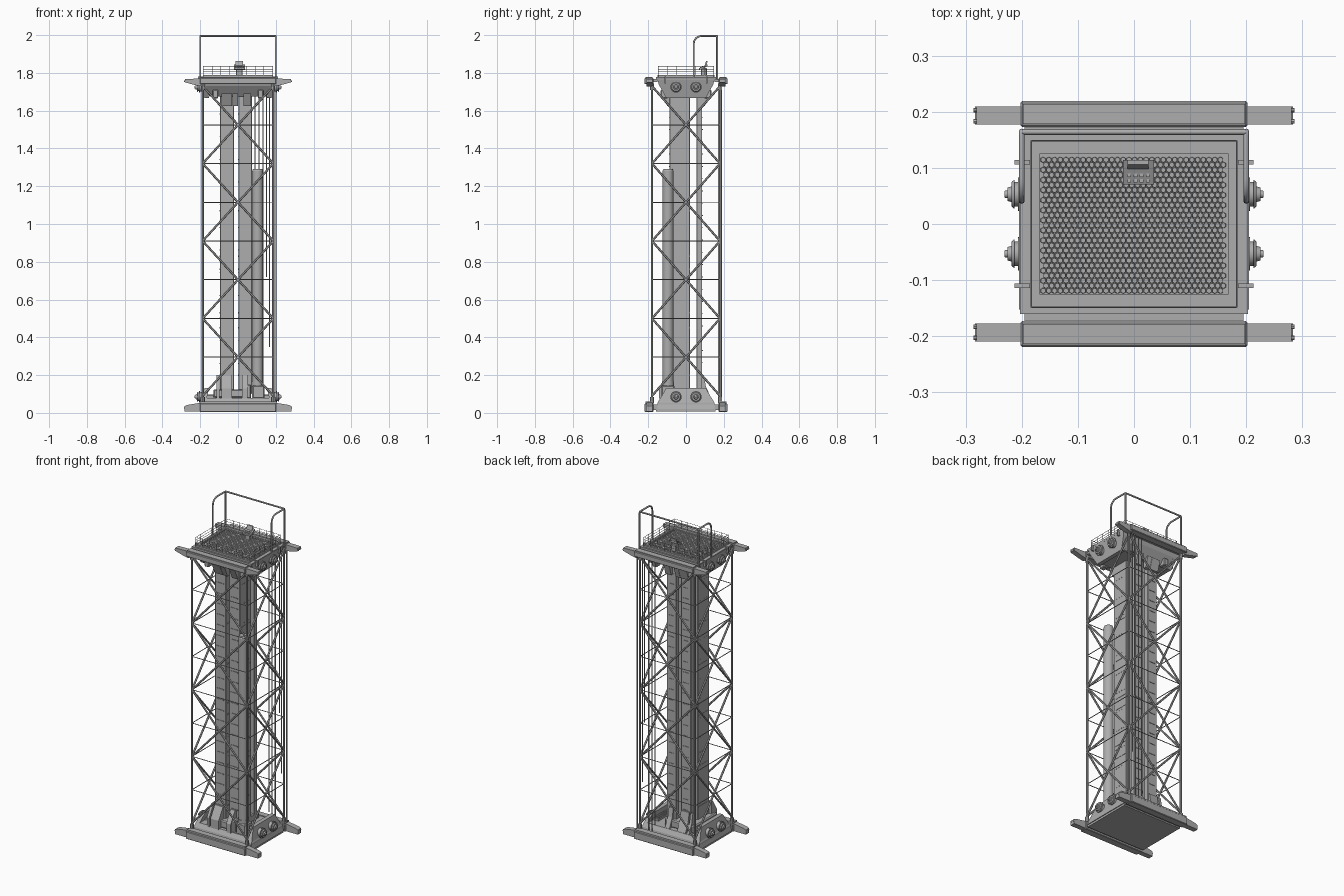
import bpy, bmesh, math
from mathutils import Vector, Matrix

if "Cube" in bpy.data.objects:
    bpy.data.objects.remove(bpy.data.objects["Cube"])

# Dark grey paint shared by every part
PAINT = bpy.data.materials.new("dark_grey")
PAINT.diffuse_color = (.42, .42, .42, 1)
PAINT.use_nodes = True
PAINT.node_tree.nodes["Principled BSDF"].inputs["Base Color"].default_value = PAINT.diffuse_color


class Part:
    """Collects simple solids into one named object."""
    def __init__(self, name):
        self.name, self.bm = name, bmesh.new()

    def box(self, x0, x1, y0, y1, z0, z1, bev=0):
        m = Matrix.Translation(((x0+x1)/2, (y0+y1)/2, (z0+z1)/2)) @ Matrix.Diagonal((x1-x0, y1-y0, z1-z0, 1))
        vs = bmesh.ops.create_cube(self.bm, size=1, matrix=m)['verts']
        if bev:
            es = list({e for v in vs for e in v.link_edges})
            bmesh.ops.bevel(self.bm, geom=es, offset=bev, segments=1, affect='EDGES')

    def rod(self, a, b, r, n=6, r2=None):
        a, b = Vector(a), Vector(b)
        m = Matrix.Translation((a+b)/2) @ (b-a).to_track_quat('Z', 'Y').to_matrix().to_4x4()
        bmesh.ops.create_cone(self.bm, cap_ends=True, segments=n, radius1=r,
                              radius2=r if r2 is None else r2, depth=(b-a).length, matrix=m)

    def loft(self, rings):
        rings = [[self.bm.verts.new(p) for p in r] for r in rings]
        n = len(rings[0])
        for a, b in zip(rings, rings[1:]):
            for i in range(n):
                self.bm.faces.new((a[i], a[(i+1) % n], b[(i+1) % n], b[i]))
        self.bm.faces.new(rings[0])
        self.bm.faces.new(rings[-1])

    def prism_x(self, yz, x0, x1):
        self.loft([[(x, y, z) for y, z in yz] for x in (x0, x1)])

    def prism_y(self, xz, y0, y1):
        self.loft([[(x, y, z) for x, z in xz] for y in (y0, y1)])

    def frustum(self, levels):
        self.loft([[(-hx, -hy, z), (hx, -hy, z), (hx, hy, z), (-hx, hy, z)] for hx, hy, z in levels])

    def frame(self, ox, oy, ix, iy, z0, z1):
        for s in (-1, 1):
            self.box(-ox, ox, *sorted((s*iy, s*oy)), z0, z1)
            self.box(*sorted((s*ix, s*ox)), -iy, iy, z0, z1)

    def done(self, smooth=False):
        bmesh.ops.recalc_face_normals(self.bm, faces=self.bm.faces[:])
        me = bpy.data.meshes.new(self.name)
        self.bm.to_mesh(me)
        me.materials.append(PAINT)
        ob = bpy.data.objects.new(self.name, me)
        bpy.context.collection.objects.link(ob)
        if smooth:
            bpy.context.view_layer.objects.active = ob
            ob.select_set(True)
            bpy.ops.object.shade_smooth_by_angle(angle=math.radians(40))
            ob.select_set(False)


# Base tray with raised leaning end plates
p = Part("base_tray")
p.box(-.2, .2, -.16, .155, .008, .03)
p.frustum([(.2, .155, .03), (.198, .15, .055), (.185, .135, .08)])
end = [(-.152, .02), (.152, .02), (.145, .06), (.105, .132), (-.105, .132), (-.145, .06)]
for s in (-1, 1):
    p.loft([[(s*(x - .25*(z-.02)), y, z) for y, z in end] for x in (.18, .205)])
p.box(-.13, .07, -.12, .11, .08, .125, .006)
for x in (-.15, .15):
    p.box(x-.022, x+.022, -.085, .085, .078, .092)
    for y in range(-4, 5):
        p.box(x-.02, x+.02, y*.018-.003, y*.018+.003, .092, .098)
p.done()

# Top platform hull and deck frames
p = Part("platform_hull")
p.frustum([(.15, .1, 1.675), (.185, .14, 1.73), (.198, .152, 1.765), (.198, .155, 1.775)])
for s in (-1, 1):
    p.loft([[(s*(x - .25*(1.775-z)), y, z) for y, z in
             [(-.152, 1.775), (.152, 1.775), (.145, 1.74), (.105, 1.668), (-.105, 1.668), (-.145, 1.74)]]
            for x in (.18, .205)])
    for y in (-.11, .11):
        p.box(*sorted((s*.185, s*.213)), y-.004, y+.004, 1.745, 1.782)
p.done()

p = Part("deck_frame")
p.frame(.203, .16, .183, .15, 1.765, 1.778)
p.frame(.183, .15, .168, .125, 1.77, 1.788)
p.frame(.176, .14, .171, .13, 1.788, 1.79)
p.done()

# Honeycomb of hexagonal studs on a solid floor
p = Part("deck_grating")
p.box(-.168, .168, -.125, .125, 1.772, 1.78)
CELL = .0102
for j in range(28):
    y = -.119 + j*CELL*.88
    for i in range(32):
        x = -.162 + i*CELL + (j % 2)*CELL/2
        if x < .164 and y < .122:
            p.rod((x, y, 1.779), (x, y, 1.785), CELL*.54, 6, CELL*.47)
p.done()

# Long rails, bottom and top, with tapered extending arms
for label, prof, arm, z0, z1 in (
        ("base", (.004, .05), [(.19, .008), (.283, .008), (.283, .036), (.27, .042), (.19, .055)], .05, .06),
        ("platform", (1.74, 1.772), [(.19, 1.728), (.225, 1.735), (.281, 1.75), (.281, 1.768), (.19, 1.77)],
         1.772, 1.777)):
    p = Part(label + "_rails")
    for t in (-1, 1):
        ys = sorted((t*.173, t*.219))
        p.box(-.202, .202, *ys, *prof, .003)
        p.box(-.198, .198, ys[0]+.005, ys[1]-.005, z0, z1)
        p.box(-.195, .195, *sorted((t*.15, t*.175)), prof[0]+.012, prof[1]-.005)
        for s in (-1, 1):
            p.prism_y([(s*x, z) for x, z in arm], *sorted((t*.177, t*.209)))
            for d in (-.01, .01):
                p.rod((s*.275, t*.193+d, arm[1][1]+.02), (s*.286, t*.193+d, arm[1][1]+.02), .004, 8)
    p.done()

# Side couplings: stepped round sockets at both ends
p = Part("side_couplings")
for z in (.085, 1.725):
    for s in (-1, 1):
        for y in (-.053, .053):
            for x0, x1, r, r2 in ((.17, .203, .026, .024), (.201, .207, .03, .03), (.207, .213, .022, .022),
                                  (.213, .218, .026, .022), (.218, .225, .014, .012), (.225, .231, .007, .006)):
                p.rod((s*x0, y, z), (s*x1, y, z), r, 20, r2)
p.done(True)

# Central masts: paired box columns in front, slim pair behind
p = Part("mast_columns")
q = Part("mast_collars_and_rungs")
for x0, x1 in ((-.096, -.022), (.002, .074)):
    p.box(x0, x1, -.088, .022, .1, 1.69, .003)
    p.box(x0+.004, x1-.004, .056, .086, .1, 1.69, .002)
    for z in (.2, .45, .53, .76, .83, 1.07, 1.32):
        q.box(x0-.002, x1+.002, -.07, .02, z-.004, z+.004)
    for i in range(23):
        z = .2 + i*.065
        q.box(x0+.012, x1-.012, -.091, -.086, z-.002, z+.002)
        q.box(x0+.018, x1-.018, .085, .089, z-.002, z+.002)
    for y in range(4):
        for i in range(12):
            q.box(x0-.001, x1+.001, y*.022-.068, y*.022-.06, .26+i*.12, .264+i*.12)
p.done()
q.done()

# Gussets and clamps at mast feet and heads
p = Part("mast_gussets")
for x, w in ((-.06, .028), (.035, .015), (-.105, .008)):
    p.prism_x([(-.142, .075), (-.085, .075), (-.085, .2), (-.1, .2), (-.142, .13)], x-w, x+w)
    p.prism_x([(.08, .075), (.135, .075), (.105, .14), (.095, .195), (.08, .195)], x-w, x+w)
for x, w in ((-.06, .028), (-.015, .015), (.05, .02)):
    p.prism_x([(-.13, 1.69), (-.085, 1.69), (-.085, 1.625), (-.1, 1.625)], x-w, x+w)
    p.prism_x([(.12, 1.69), (.08, 1.69), (.08, 1.625), (.1, 1.625)], x-w, x+w)
for s in (-1, 1):
    for t in (-1, 1):
        p.box(s*.12-.015, s*.12+.015, t*.115-.02, t*.115+.02, 1.665, 1.71, .004)
p.box(.075, .14, -.13, -.06, .075, .145, .006)
p.box(.02, .07, -.13, -.085, .075, .15, .006)
p.done()

# Round tank beside the mast
p = Part("side_cylinder")
p.rod((.104, -.095, .13), (.104, -.095, 1.28), .029, 24)
p.rod((.104, -.095, 1.28), (.104, -.095, 1.292), .029, 24, .024)
p.rod((.104, -.095, .14), (.104, -.095, .165), .032, 24)
p.done(True)

# Corner poles and lattice bracing
p = Part("corner_poles")
q = Part("lattice_bracing")
X, Y, STEP = .187, .18, .41
for s in (-1, 1):
    for t in (-1, 1):
        p.rod((s*X, t*Y, .04), (s*X, t*Y, 1.75), .0065, 8)
        p.rod((s*X, t*Y, .05), (s*X, t*Y, .085), .011, 8)
        p.rod((s*X, t*Y, 1.71), (s*X, t*Y, 1.745), .01, 8)
    for k in range(4):
        a, b = .09 + k*STEP, .09 + (k+1)*STEP
        for u in (-1, 1):
            q.rod((-u*X, s*Y, a), (u*X, s*Y, b), .0058)
            q.rod((s*X, -u*Y, a), (s*X, u*Y, b), .0058)
    for k in range(1, 8):
        z = .09 + k*STEP/2
        q.rod((-X, s*Y, z), (X, s*Y, z), .0025)
        q.rod((s*X, -Y, z), (s*X, Y, z), .0025)
p.done()
q.done()

# Hanging cables behind the tower
p = Part("cables")
for x, y, z0, z1 in ((.09, .172, .1, 1.74), (.112, .172, .06, 1.74), (.133, .172, .06, 1.74),
                     (.152, .186, .72, 1.74), (.166, .186, .35, 1.74), (.2, .188, .06, 1.74)):
    p.rod((x, y, z0), (x, y, z1), .003)
p.done()

# Low wire railing round the deck
p = Part("low_railing")
RX, RY = .183, .148
for s in (-1, 1):
    for z in (1.805, 1.82, 1.836):
        p.rod((-RX, s*RY, z), (RX, s*RY, z), .0012)
        p.rod((s*RX, -RY, z), (s*RX, RY, z), .0012)
    for i in range(9):
        x = -RX + i*RX/4
        p.rod((x, s*RY, 1.775), (x, s*RY, 1.836), .0012)
    for i in range(1, 6):
        y = -RY + i*RY/3
        p.rod((s*RX, y, 1.775), (s*RX, y, 1.836), .0012)
p.done()


# Tall guard hoops with a bar joining them at the back
def tube(name, pts, r):
    cu = bpy.data.curves.new(name, 'CURVE')
    cu.dimensions, cu.bevel_depth, cu.bevel_resolution, cu.use_fill_caps = '3D', r, 2, True
    cu.materials.append(PAINT)
    sp = cu.splines.new('POLY')
    sp.points.add(len(pts)-1)
    for a, b in zip(sp.points, pts):
        a.co = (*b, 1)
    bpy.context.collection.objects.link(bpy.data.objects.new(name, cu))


def arc(cy, cz, r, a0, a1):
    angs = [math.radians(a0 + (a1-a0)*i/6) for i in range(7)]
    return [(cy + r*math.cos(a), cz + r*math.sin(a)) for a in angs]


yz = [(.041, 1.775)] + arc(.081, 1.955, .04, 180, 90) + arc(.158, 1.988, .007, 90, 0) + [(.165, 1.765)]
for s, side in ((-1, "left"), (1, "right")):
    tube("guard_hoop_" + side, [(s*.2, y, z) for y, z in yz], .005)
tube("guard_crossbar", [(-.2, .164, 1.995), (.2, .164, 1.995)], .005)

# Control console on the deck
p = Part("control_console")
p.box(-.01, .024, .08, .11, 1.778, 1.825, .003)
p.prism_x([(.07, 1.815), (.114, 1.835), (.114, 1.845), (.07, 1.825)], -.02, .036)
p.prism_x([(.098, 1.838), (.11, 1.843), (.114, 1.862), (.106, 1.862)], -.012, .026)
for i in range(4):
    for j in range(2):
        x, y = -.012 + i*.011, .074 + j*.01
        p.box(x, x+.007, y, y+.006, 1.826, 1.832 + j*.004)
p.done()
